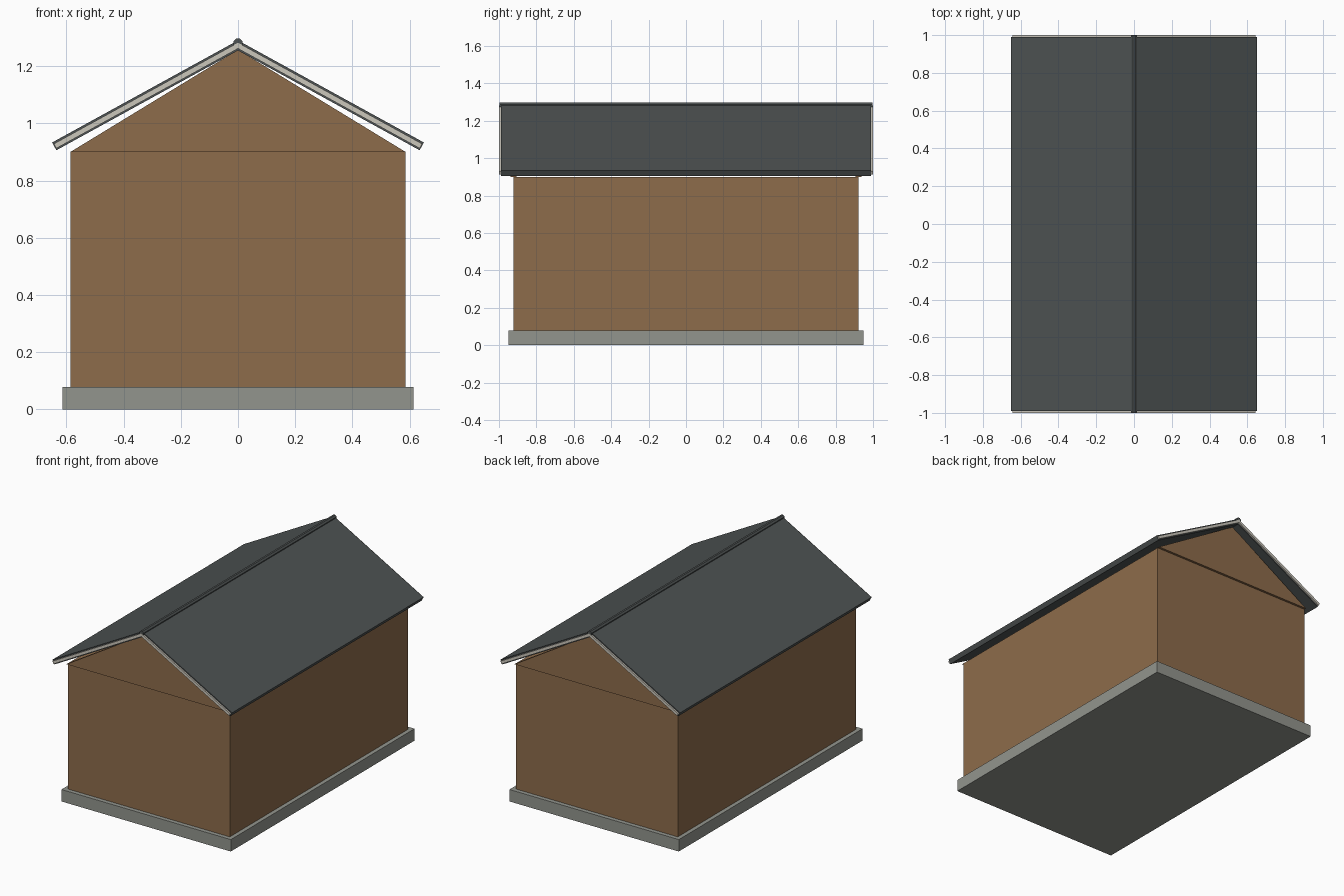
import bpy, math

if "Cube" in bpy.data.objects:
    bpy.data.objects.remove(bpy.data.objects["Cube"])


def material(name, rgb):
    m = bpy.data.materials.new(name)
    m.diffuse_color = (*rgb, 1)
    m.use_nodes = True
    m.node_tree.nodes["Principled BSDF"].inputs["Base Color"].default_value = m.diffuse_color
    return m


WOOD = material("wood", (0.27, 0.15, 0.07))
ROOF = material("roofing", (0.075, 0.085, 0.085))
TRIM = material("trim", (0.60, 0.57, 0.50))
STONE = material("stone", (0.29, 0.30, 0.27))


def prism(name, profile, y0, y1, mat):
    """Extrude an anticlockwise (x, z) profile from y0 to y1."""
    n = len(profile)
    verts = [(x, y, z) for y in (y0, y1) for x, z in profile]
    faces = [tuple(range(n)), tuple(reversed(range(n, 2 * n)))]
    faces += [(i, i + n, (i + 1) % n + n, (i + 1) % n) for i in range(n)]
    mesh = bpy.data.meshes.new(name)
    mesh.from_pydata(verts, [], faces)
    mesh.materials.append(mat)
    ob = bpy.data.objects.new(name, mesh)
    bpy.context.collection.objects.link(ob)
    return ob


def box(name, hx, hy, z0, z1, mat):
    return prism(name, [(-hx, z0), (hx, z0), (hx, z1), (-hx, z1)], -hy, hy, mat)


# Foundation slab and wall block
box("foundation", 0.613, 0.95, 0.0, 0.078, STONE)
box("walls", 0.586, 0.922, 0.078, 0.90, WOOD)

# Gable panels, standing slightly proud of the end walls
for side, y in (("front", -0.922), ("back", 0.922)):
    prism(side + "_gable", [(-0.586, 0.90), (0.586, 0.90), (0, 1.257)],
          y - 0.015, y + 0.015, WOOD)

# Pitched roof: direction down the slope and its upward normal
PITCH = math.atan2(0.357, 0.65)
C, S = math.cos(PITCH), math.sin(PITCH)
LENGTH, THICK, APEX = 0.65 / C, 0.031, 1.29


def slope_profile(side, d0, d1, length):
    """Strip of the slope between depths d0 and d1 below its top surface."""
    top = APEX - d0 / C
    low = APEX - d1 / C
    p = [(0, low),
         (length * C - d1 * S, APEX - length * S - d1 * C),
         (length * C - d0 * S, APEX - length * S - d0 * C),
         (0, top)]
    return p if side > 0 else [(-x, z) for x, z in reversed(p)]


for label, side in (("left", -1), ("right", 1)):
    prism(label + "_roof", slope_profile(side, 0, THICK, LENGTH), -0.99, 0.99, ROOF)
    # Pale verge boards on the roof ends
    for end, y0, y1 in (("front", -1.0, -0.985), ("back", 0.985, 1.0)):
        prism(f"{label}_{end}_verge_board",
              slope_profile(side, 0.007, 0.025, LENGTH - 0.003), y0, y1, TRIM)

# Eight-sided ridge cap
cap = [(0.017 * math.cos(a), 1.281 + 0.017 * math.sin(a))
       for a in (math.pi / 8 + i * math.pi / 4 for i in range(8))]
prism("ridge_cap", cap, -0.998, 0.998, ROOF)
